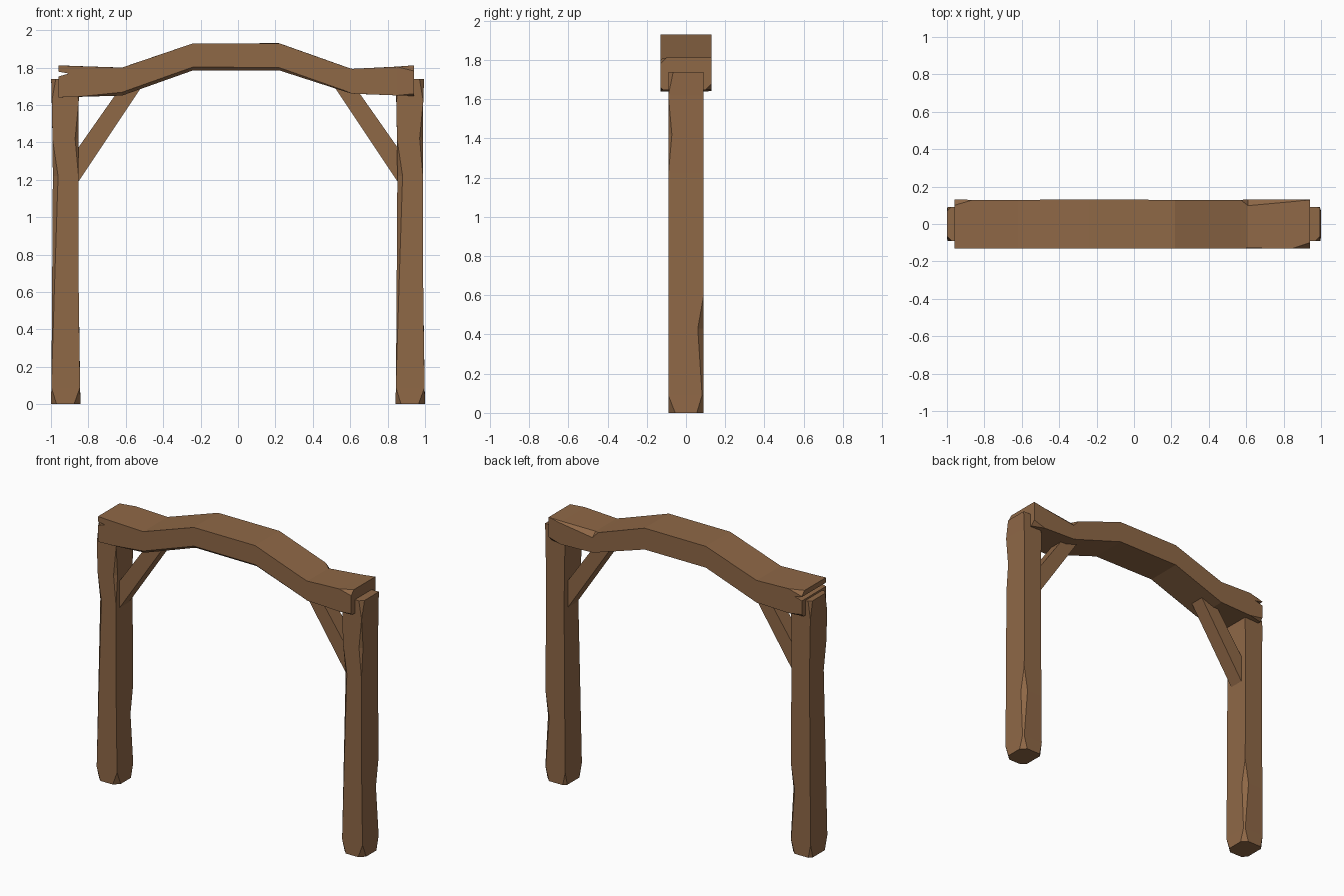
import bpy, bmesh

if "Cube" in bpy.data.objects:
    bpy.data.objects.remove(bpy.data.objects["Cube"])

wood = bpy.data.materials.new("brown wood")
wood.diffuse_color = (0.275, 0.138, 0.062, 1)
wood.use_nodes = True
wood.node_tree.nodes["Principled BSDF"].inputs["Base Color"].default_value = wood.diffuse_color


def finish(name, bm):
    bmesh.ops.remove_doubles(bm, verts=bm.verts, dist=0.0015)
    bmesh.ops.recalc_face_normals(bm, faces=bm.faces)
    me = bpy.data.meshes.new(name)
    bm.to_mesh(me)
    bm.free()
    me.materials.append(wood)
    ob = bpy.data.objects.new(name, me)
    bpy.context.collection.objects.link(ob)
    return ob


def timber(name, sections, place):
    """Loft rectangles (t, u0, u1, v0, v1, chips); chips = size of the cut on each corner."""
    bm = bmesh.new()
    rings = []
    for t, u0, u1, v0, v1, chips in sections:
        a, b, c, d = [max(k, 0.0005) for k in chips]
        pts = [(u0, v0 + a), (u0 + a, v0), (u1 - b, v0), (u1, v0 + b),
               (u1, v1 - c), (u1 - c, v1), (u0 + d, v1), (u0, v1 - d)]
        rings.append([bm.verts.new(place(t, u, v)) for u, v in pts])
    for r, s in zip(rings, rings[1:]):
        for i in range(8):
            j = (i + 1) % 8
            bm.faces.new((r[i], r[j], s[j], s[i]))
    bm.faces.new(rings[0])
    bm.faces.new(rings[-1])
    return finish(name, bm)


def prism(name, outline, y0, y1):
    """Extrude an x-z outline along y."""
    bm = bmesh.new()
    f = bm.faces.new([bm.verts.new((x, y0, z)) for x, z in outline])
    ext = bmesh.ops.extrude_face_region(bm, geom=[f])
    for v in ext["geom"]:
        if isinstance(v, bmesh.types.BMVert):
            v.co.y = y1
    return finish(name, bm)


# Posts: chipped square timbers, corners listed front-left, front-right, back-right, back-left
post = [
    (0.00, -0.079, 0.079, -0.09, 0.09, (0.030, 0.035, 0.035, 0.020)),
    (0.09, -0.077, 0.077, -0.09, 0.09, (0, 0, 0.008, 0)),
    (0.43, -0.074, 0.072, -0.09, 0.09, (0.008, 0, 0.030, 0)),
    (0.60, -0.073, 0.070, -0.09, 0.09, (0.012, 0, 0, 0)),
    (1.22, -0.069, 0.068, -0.09, 0.09, (0.028, 0, 0, 0)),
    (1.42, -0.071, 0.068, -0.09, 0.09, (0, 0.018, 0, 0)),
    (1.62, -0.075, 0.070, -0.09, 0.09, (0, 0, 0, 0)),
    (1.74, -0.078, 0.074, -0.09, 0.09, (0.025, 0.025, 0, 0.02)),
]
timber("left_post", post, lambda t, u, v: (u - 0.921, v, t))
timber("right_post", post, lambda t, u, v: (u + 0.921, v, t))

# Arched top beam: corners listed bottom-front, bottom-back, top-back, top-front
beam = timber("top_beam", [
    (-0.96, -0.13, 0.13, 1.64, 1.812, (0, 0.02, 0.03, 0)),
    (-0.86, -0.13, 0.13, 1.643, 1.808, (0, 0, 0, 0)),
    (-0.62, -0.13, 0.13, 1.65, 1.80, (0.018, 0, 0, 0)),
    (-0.24, -0.13, 0.13, 1.785, 1.93, (0.018, 0, 0, 0)),
    (0.22, -0.13, 0.13, 1.785, 1.93, (0.015, 0, 0, 0)),
    (0.57, -0.13, 0.13, 1.672, 1.806, (0.005, 0, 0, 0)),
    (0.61, -0.13, 0.13, 1.66, 1.793, (0, 0, 0.032, 0)),
    (0.85, -0.13, 0.13, 1.651, 1.805, (0, 0, 0.010, 0)),
    (0.94, -0.13, 0.13, 1.648, 1.812, (0.012, 0.03, 0, 0.03)),
], lambda t, u, v: (t, u, v))

# Split in the left end of the beam
cutter = prism("split_cutter", [(-1.0, 1.785), (-0.905, 1.768), (-1.0, 1.74)], -0.2, 0.2)
cutter.hide_render = True
cutter.hide_viewport = True
mod = beam.modifiers.new("split", "BOOLEAN")
mod.operation = "DIFFERENCE"
mod.solver = "EXACT"
mod.object = cutter

# Diagonal braces, mirrored
for side, name in ((-1, "left_brace"), (1, "right_brace")):
    prism(name, [(side * x, z) for x, z in
                 ((0.89, 1.135), (0.52, 1.69), (0.56, 1.71), (0.62, 1.705), (0.89, 1.32))],
          -0.05, 0.05)
